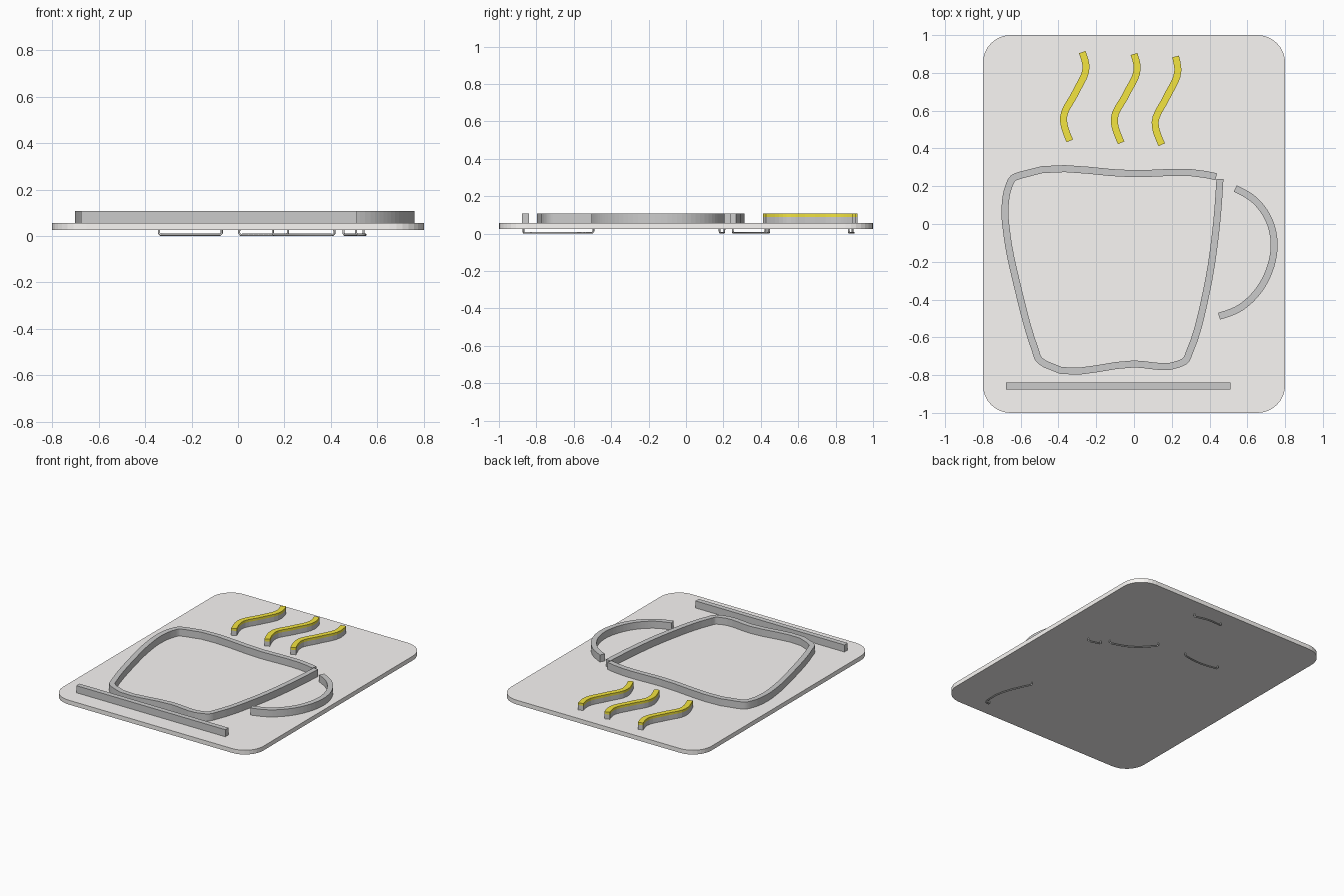
import bpy, bmesh, math
from mathutils import Vector

if "Cube" in bpy.data.objects:
    bpy.data.objects.remove(bpy.data.objects["Cube"])

PLATE_Z0, PLATE_Z1, CAP_Z, TOP_Z = 0.025, 0.056, 0.09, 0.107


def material(name, rgb):
    m = bpy.data.materials.new(name)
    m.diffuse_color = (*rgb, 1)
    m.use_nodes = True
    m.node_tree.nodes["Principled BSDF"].inputs["Base Color"].default_value = m.diffuse_color
    return m


def smooth_path(pts, n=5):
    """Smooth curve through unevenly spaced points."""
    p = [Vector(q) for q in pts]
    d = [(b - a).length for a, b in zip(p, p[1:])]
    s = [(b - a) / l for a, b, l in zip(p, p[1:], d)]
    if len(p) == 2:
        return p
    t = [(s[i - 1] * d[i] + s[i] * d[i - 1]) / (d[i - 1] + d[i]) for i in range(1, len(s))]
    t = [s[0] * 1.5 - t[0] * 0.5] + t + [s[-1] * 1.5 - t[-1] * 0.5]
    out = []
    for i, l in enumerate(d):
        for k in range(n):
            u = k / n
            out.append(p[i] * (2*u**3 - 3*u**2 + 1) + t[i] * l * (u**3 - 2*u**2 + u)
                       + p[i+1] * (3*u**2 - 2*u**3) + t[i+1] * l * (u**3 - u**2))
    return out + [p[-1]]


def finish(name, bm, mat=None):
    bmesh.ops.recalc_face_normals(bm, faces=bm.faces)
    me = bpy.data.meshes.new(name)
    bm.to_mesh(me)
    bm.free()
    ob = bpy.data.objects.new(name, me)
    bpy.context.collection.objects.link(ob)
    if mat:
        me.materials.append(mat)
    return ob


def strip(name, path, z0, z1, width=0.037, mat=None):
    """Rectangular section swept along a flat path."""
    bm = bmesh.new()
    rings = []
    for i, p in enumerate(path):
        t = (path[min(i + 1, len(path) - 1)] - path[max(i - 1, 0)]).normalized()
        o = Vector((-t.y, t.x)) * width / 2
        rings.append([bm.verts.new((q.x, q.y, z)) for q, z in
                      ((p + o, z0), (p - o, z0), (p - o, z1), (p + o, z1))])
    for a, b in zip(rings, rings[1:]):
        for k in range(4):
            bm.faces.new((a[k], a[(k+1) % 4], b[(k+1) % 4], b[k]))
    bm.faces.new(rings[0])
    bm.faces.new(rings[-1])
    return finish(name, bm, mat)


def wire(name, pts, r=0.005):
    """Thin wire leaving the plate, running below it and going back in."""
    flat = smooth_path(pts)
    a, b = flat[0], flat[-1]
    da, db = (flat[1] - a).normalized(), (flat[-2] - b).normalized()
    path = [(a.x, a.y, 0.035), (a.x, a.y, 0.012)]
    path += [(*(a + da * 0.007), r)] + [(q.x, q.y, r) for q in flat[1:-1]]
    path += [(*(b + db * 0.007), r), (b.x, b.y, 0.012), (b.x, b.y, 0.035)]
    cu = bpy.data.curves.new(name, 'CURVE')
    cu.dimensions = '3D'
    cu.bevel_depth = r
    cu.bevel_resolution = 2
    cu.use_fill_caps = True
    sp = cu.splines.new('POLY')
    sp.points.add(len(path) - 1)
    for pt, co in zip(sp.points, path):
        pt.co = (*co, 1)
    bpy.context.collection.objects.link(bpy.data.objects.new(name, cu))


# backing plate with rounded corners
bm = bmesh.new()
R = 0.147
outline = []
for k, (sx, sy) in enumerate(((1, 1), (-1, 1), (-1, -1), (1, -1))):
    for j in range(9):
        a = math.pi / 2 * (k + j / 8)
        outline.append(bm.verts.new((sx * (0.8 - R) + R * math.cos(a),
                                     sy * (1 - R) + R * math.sin(a), PLATE_Z0)))
face = bm.faces.new(outline)
ext = bmesh.ops.extrude_face_region(bm, geom=[face], use_keep_orig=True)
for v in ext['geom']:
    if isinstance(v, bmesh.types.BMVert):
        v.co.z = PLATE_Z1
finish("backing_plate", bm, material("plate_white", (0.95, 0.93, 0.91)))

# mug outline, handle and saucer line
mug = [(0.435, 0.25), (0.38, 0.262), (0, 0.266), (-0.6, 0.259), (-0.64, 0.242), (-0.666, 0.19),
       (-0.683, 0.08), (-0.672, -0.06), (-0.617, -0.33), (-0.522, -0.67), (-0.505, -0.715),
       (-0.468, -0.743), (0, -0.741), (0.235, -0.742), (0.273, -0.722), (0.295, -0.675),
       (0.383, -0.36), (0.437, 0), (0.455, 0.238)]
handle = [(0.536, 0.188), (0.64, 0.125), (0.715, 0.02), (0.742, -0.1), (0.715, -0.25),
          (0.645, -0.37), (0.56, -0.445), (0.45, -0.488)]
strip("mug_outline", smooth_path(mug), PLATE_Z1, TOP_Z)
strip("mug_handle", smooth_path(handle), PLATE_Z1, TOP_Z)
strip("saucer_line", smooth_path([(-0.677, -0.858), (0.512, -0.858)]), PLATE_Z1, TOP_Z)

# steam strands: grey base with yellow cap
yellow = material("steam_yellow", (0.9, 0.78, 0.05))
steam = {
    "left": [(-0.274, 0.91), (-0.254, 0.83), (-0.31, 0.695), (-0.373, 0.565), (-0.34, 0.44)],
    "middle": [(0, 0.9), (0.017, 0.825), (-0.042, 0.685), (-0.104, 0.56), (-0.068, 0.43)],
    "right": [(0.22, 0.887), (0.232, 0.81), (0.172, 0.67), (0.112, 0.54), (0.147, 0.42)],
}
for side, pts in steam.items():
    path = smooth_path(pts)
    strip(f"steam_{side}_base", path, PLATE_Z1, CAP_Z)
    strip(f"steam_{side}_cap", path, CAP_Z, TOP_Z, mat=yellow)

# linking wires under the plate
wire("wire_saucer_handle", [(0.508, -0.868), (0.54, -0.862), (0.548, -0.82), (0.455, -0.495)])
wire("wire_handle_mug", [(0.54, 0.18), (0.455, 0.205)])
wire("wire_mug_steam", [(0.415, 0.25), (0.28, 0.3), (0.15, 0.425)])
wire("wire_steam_tops", [(0.215, 0.87), (0.11, 0.895), (0.005, 0.89)])
wire("wire_steam_bottoms", [(-0.07, 0.44), (-0.2, 0.425), (-0.34, 0.445)])
